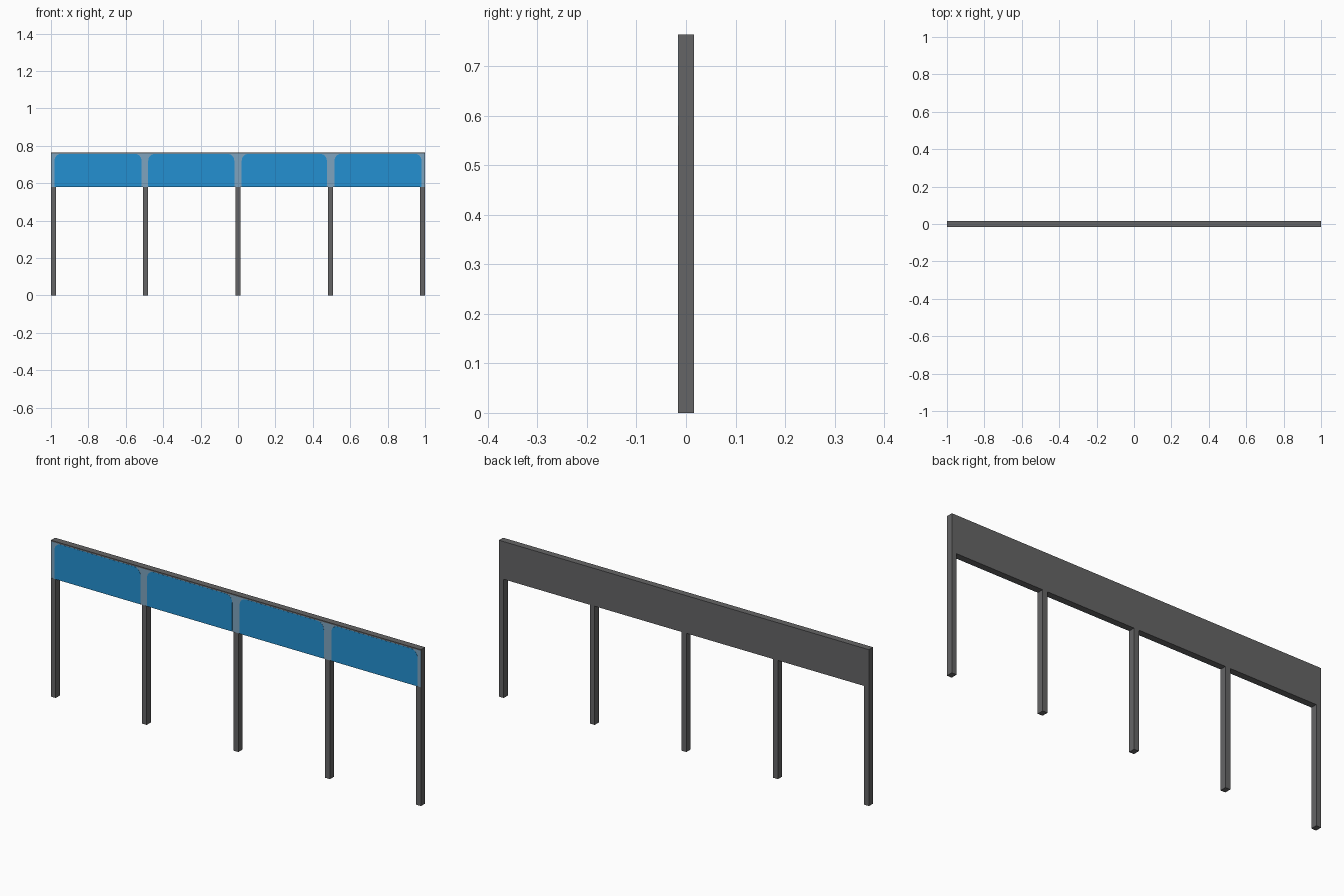
import bpy, bmesh, math

if "Cube" in bpy.data.objects:
    bpy.data.objects.remove(bpy.data.objects["Cube"])


def material(name, rgb):
    m = bpy.data.materials.new(name)
    m.diffuse_color = (*rgb, 1)
    m.use_nodes = True
    m.node_tree.nodes["Principled BSDF"].inputs["Base Color"].default_value = m.diffuse_color
    return m


GREY = material("dark grey", (0.13, 0.13, 0.133))
PALE = material("pale steel blue", (0.21, 0.37, 0.52))
BLUE = material("bright blue", (0.017, 0.28, 0.64))


def finish(name, bm, mat):
    bmesh.ops.recalc_face_normals(bm, faces=bm.faces)
    me = bpy.data.meshes.new(name)
    bm.to_mesh(me)
    bm.free()
    me.materials.append(mat)
    ob = bpy.data.objects.new(name, me)
    bpy.context.collection.objects.link(ob)
    return ob


def box(name, x0, x1, y0, y1, z0, z1, mat):
    bm = bmesh.new()
    bmesh.ops.create_cube(bm, size=1)
    for v in bm.verts:
        v.co = ((x0 + x1) / 2 + v.co.x * (x1 - x0),
                (y0 + y1) / 2 + v.co.y * (y1 - y0),
                (z0 + z1) / 2 + v.co.z * (z1 - z0))
    return finish(name, bm, mat)


def rounded_panel(name, x0, x1, z0, z1, y0, y1, r_top, r_low, mat):
    """Thin plate facing -y with rounded corners."""
    bm = bmesh.new()
    corners = [(x1, z1, -1, -1, r_top, 0), (x0, z1, 1, -1, r_top, 90),
               (x0, z0, 1, 1, r_low, 180), (x1, z0, -1, 1, r_low, 270)]
    verts = []
    for x, z, sx, sz, r, start in corners:
        for i in range(7):
            a = math.radians(start + 15 * i)
            verts.append(bm.verts.new((x + sx * r + r * math.cos(a), y1,
                                       z + sz * r + r * math.sin(a))))
    face = bm.faces.new(verts)
    ext = bmesh.ops.extrude_face_region(bm, geom=[face])
    for v in ext["geom"]:
        if isinstance(v, bmesh.types.BMVert):
            v.co.y = y0
    return finish(name, bm, mat)


D, TOP, LOW, W = 0.016, 0.764, 0.58, 0.026

# long board and its pale front sheet
box("board", -1, 1, -D + 0.001, D, LOW, TOP, GREY)
box("front_sheet", -1, 1, -D + 0.0003, -D + 0.001, LOW, TOP - 0.006, PALE)
box("top_edge", -1, 1, -D, -D + 0.001, TOP - 0.006, TOP, GREY)

# five posts
for i, x in enumerate((-1 + W / 2, -0.495, 0, 0.495, 1 - W / 2)):
    box(f"post_{i + 1}", x - W / 2, x + W / 2, -D, D, 0, LOW, GREY)

# four blue panels
for i, (x0, x1) in enumerate(((-0.981, -0.516), (-0.48, -0.02),
                              (0.02, 0.475), (0.516, 0.981))):
    rounded_panel(f"blue_panel_{i + 1}", x0, x1, LOW, TOP - 0.008,
                  -D - 0.0003, -D + 0.0005, 0.035, 0.006, BLUE)
